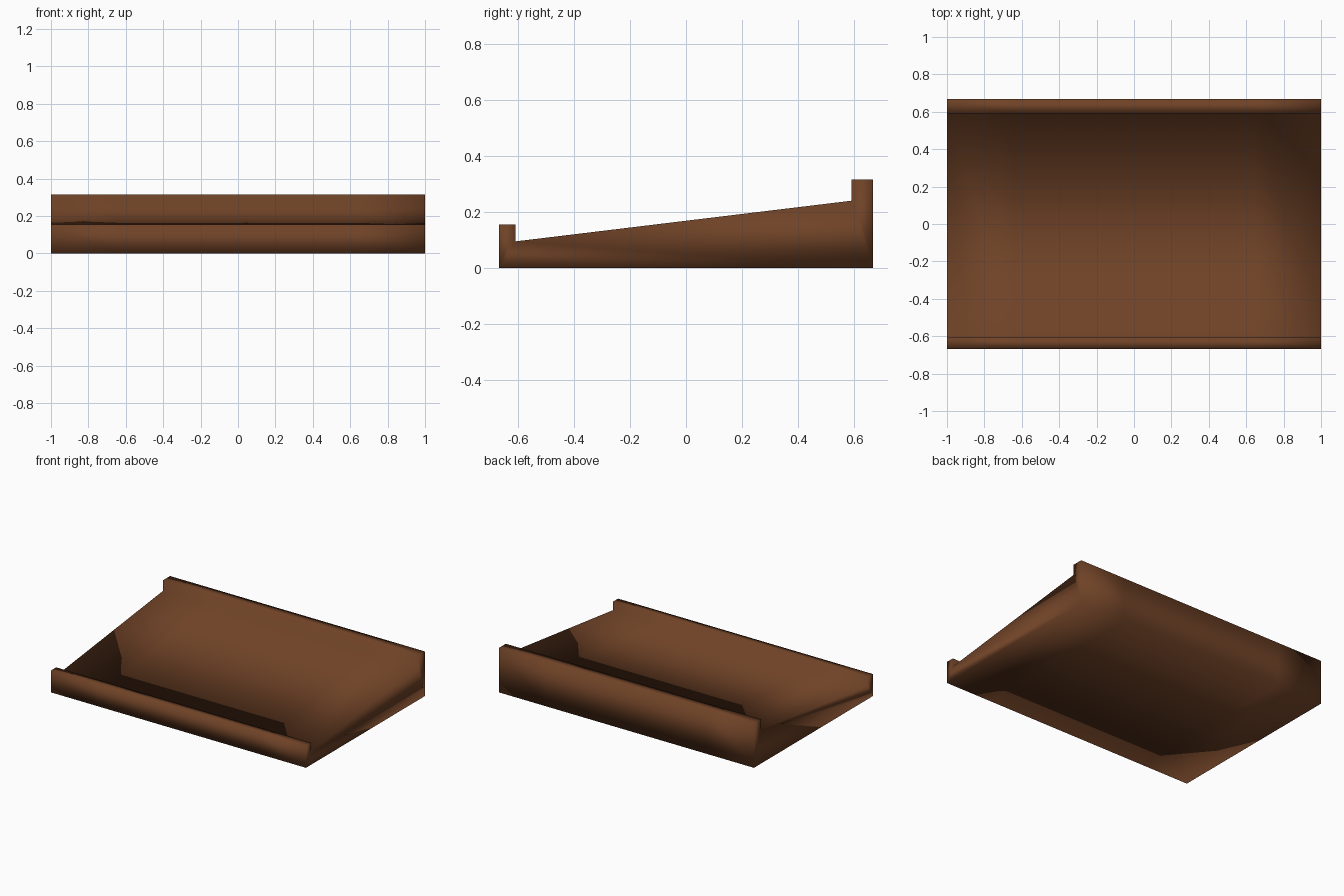
import bpy, bmesh

if "Cube" in bpy.data.objects:
    bpy.data.objects.remove(bpy.data.objects["Cube"])

wood = bpy.data.materials.new("brown wood")
wood.diffuse_color = (0.16, 0.055, 0.02, 1)
wood.use_nodes = True
wood.node_tree.nodes["Principled BSDF"].inputs["Base Color"].default_value = wood.diffuse_color

# Side profile (y, z): sloped tray with a low front lip and a tall back lip
profile = [(-0.667, 0), (0.667, 0), (0.667, 0.315), (0.59, 0.315),
           (0.59, 0.24), (-0.608, 0.095), (-0.608, 0.155), (-0.667, 0.155)]
sections = [-1, -0.64, 0.64, 1]

bm = bmesh.new()
rings = [[bm.verts.new((x, y, z)) for y, z in profile] for x in sections]
n = len(profile)

# Skin between cross-sections
for a, b in zip(rings, rings[1:]):
    for i in range(n):
        j = (i + 1) % n
        bm.faces.new((a[i], a[j], b[j], b[i]))

# End caps
bm.faces.new(rings[0])
bm.faces.new(rings[-1][::-1])
bmesh.ops.recalc_face_normals(bm, faces=bm.faces[:])

# The whole tray is softly shaded
for f in bm.faces:
    f.smooth = True

mesh = bpy.data.meshes.new("sloped_tray")
bm.to_mesh(mesh)
bm.free()
mesh.materials.append(wood)
tray = bpy.data.objects.new("sloped_tray", mesh)
bpy.context.collection.objects.link(tray)
